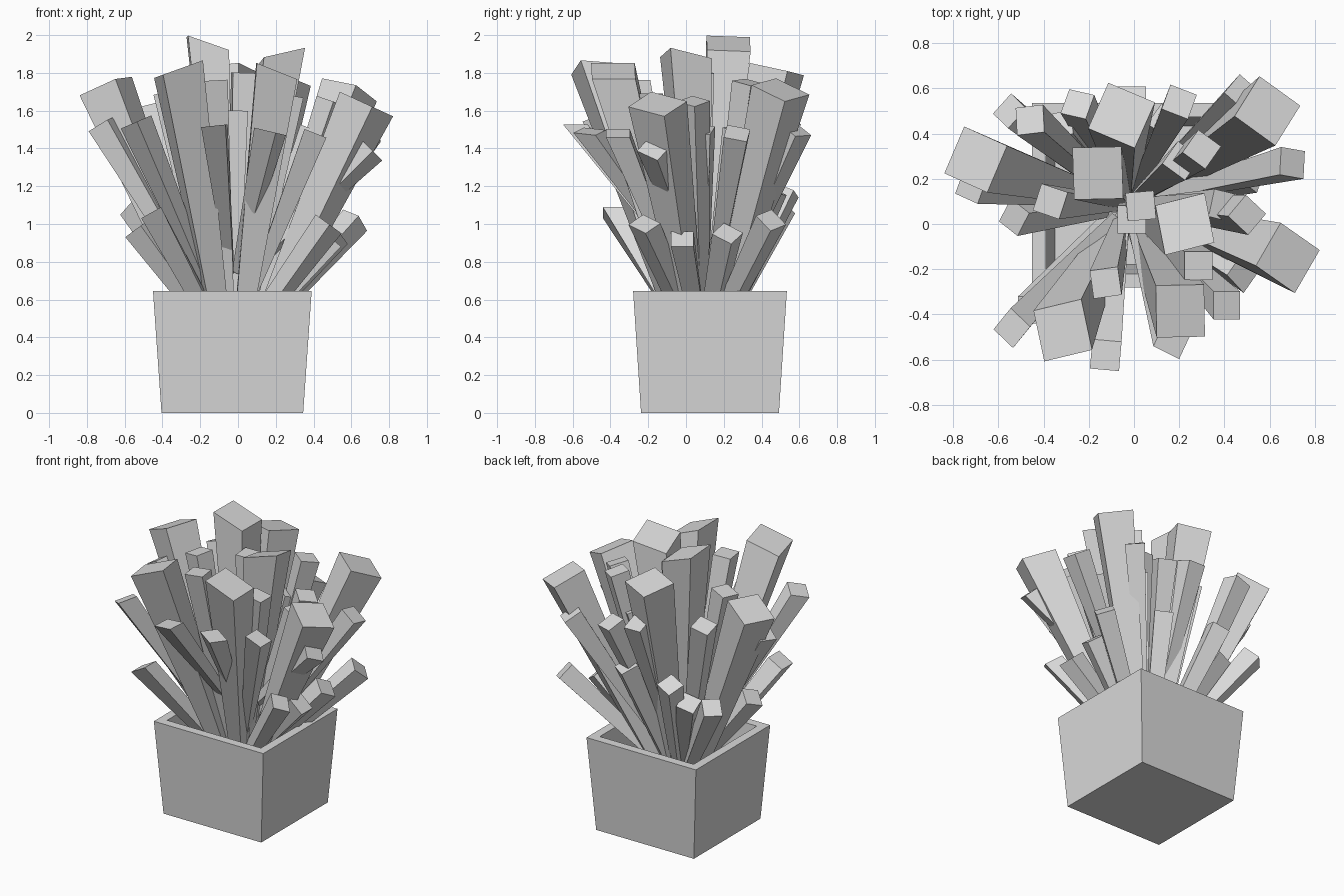
import bpy
import bmesh
from math import radians, cos, sin
from mathutils import Vector

default_cube = bpy.data.objects.get("Cube")
if default_cube:
    bpy.data.objects.remove(default_cube, do_unlink=True)

# One plain grey for everything
grey = bpy.data.materials.new("plain_grey")
grey.use_nodes = True
colour = (0.7, 0.7, 0.7, 1)
grey.diffuse_color = colour
grey.node_tree.nodes["Principled BSDF"].inputs["Base Color"].default_value = colour

POT_CENTRE = Vector((-0.03, 0.127, 0))
ROOT = Vector((-0.03, 0.09, 0))


def finish(name, bm):
    bmesh.ops.recalc_face_normals(bm, faces=bm.faces)
    mesh = bpy.data.meshes.new(name)
    bm.to_mesh(mesh)
    bm.free()
    mesh.materials.append(grey)
    obj = bpy.data.objects.new(name, mesh)
    bpy.context.collection.objects.link(obj)


def ring(bm, centre, u, v):
    """Four corners around a centre, from two half-width vectors."""
    return [bm.verts.new(centre + a * u + b * v)
            for a, b in ((-1, -1), (1, -1), (1, 1), (-1, 1))]


def skin(bm, rings):
    """Bridge consecutive rings and cap both ends."""
    for low, high in zip(rings, rings[1:]):
        for i in range(4):
            j = (i + 1) % 4
            bm.faces.new((low[i], low[j], high[j], high[i]))
    bm.faces.new(rings[0])
    bm.faces.new(rings[-1])


def planter():
    """Flared square pot: outer wall, flat rim, inner wall, floor."""
    bm = bmesh.new()
    profile = ((0.375, 0, 0.365), (0.42, 0.645, 0.407),
               (0.36, 0.645, 0.347), (0.32, 0.07, 0.307))
    skin(bm, [ring(bm, POT_CENTRE + Vector((0, 0, z)),
                   Vector((half_x, 0, 0)), Vector((0, half_y, 0)))
              for half_x, z, half_y in profile])
    finish("planter", bm)


def stalk(name, tip, width, twist, cap_normal=None,
          taper=0.3, spread=0.12, root_height=0.28):
    """Square prism that widens from the root towards its tip."""
    tip = Vector(tip)
    base = ROOT.lerp(tip, spread)
    base.z = root_height
    axis = (tip - base).normalized()
    # Caps follow the lean, except that none tips towards the front
    top = Vector(cap_normal or (axis.x, max(axis.y, 0), axis.z)).normalized()
    edge = Vector((cos(radians(twist)), sin(radians(twist)), 0))

    def half_vectors(normal, size):
        u = (edge - normal * edge.dot(normal)).normalized()
        return u * size / 2, normal.cross(u) * size / 2

    bm = bmesh.new()
    skin(bm, [ring(bm, base, *half_vectors(axis, width * taper)),
              ring(bm, tip, *half_vectors(top, width))])
    finish(name, bm)


planter()

# Two upright and two front thick stalks with slanted tops
stalk("upright_stalk_left", (-0.16, 0.225, 1.955), 0.23, 2, (0.35, 0.05, 1))
stalk("upright_stalk_right", (0.225, 0, 1.88), 0.23, 11, (-0.28, 0.2, 1))
stalk("front_stalk_left", (-0.315, -0.47, 1.82), 0.23, 12, (-0.36, 0, 1))
stalk("front_stalk_right", (0.205, -0.385, 1.81), 0.23, 1, (0.4, 0, 1))

# Thick leaning stalks: tip position and twist
thick = ((-0.70, 0.285, 1.73, -23), (0.59, 0.50, 1.71, -32),
         (0.68, -0.15, 1.635, -30), (-0.055, 0.48, 1.82, -24))
for number, (x, y, z, twist) in enumerate(thick, 1):
    stalk(f"thick_stalk_{number}", (x, y, z), 0.225, twist)

# Slim stalks standing tall among the thick ones
slim = ((-0.46, 0.46, 1.62, 3), (0.3, 0.33, 1.75, -35), (0.5, 0.04, 1.65, -40),
        (-0.37, 0.1, 1.7, -18), (-0.125, -0.26, 1.76, 8), (0.285, -0.185, 1.68, 0),
        (-0.01, 0.02, 1.6, 0), (0.03, 0.08, 1.8, 5))
for number, (x, y, z, twist) in enumerate(slim, 1):
    stalk(f"slim_stalk_{number}", (x, y, z), 0.125, twist, taper=0.4)

# Slim stalks splayed outwards
splayed = ((0.21, 0.28, 1.5, -35), (0.7, 0.27, 1.48, -3), (0.48, 0.58, 1.5, -40),
           (-0.54, -0.46, 1.54, -39), (0.41, -0.36, 1.48, 0),
           (-0.72, 0.17, 1.53, -20), (0.4, 0.08, 1.5, -12),
           (-0.01, 0.55, 1.55, 0), (0.2, 0.54, 1.5, -20))
for number, (x, y, z, twist) in enumerate(splayed, 1):
    stalk(f"splayed_stalk_{number}", (x, y, z), 0.125, twist, root_height=0.5)

# Side sprigs that branch off the thick stalks
sprigs = ((0.7, -0.17, 1.4, -25), (-0.125, -0.58, 1.52, -5), (0.17, -0.51, 1.49, -25))
for number, (x, y, z, twist) in enumerate(sprigs, 1):
    stalk(f"side_sprig_{number}", (x, y, z), 0.13, twist, root_height=0.75)

# Short outer shoots
short = ((-0.55, 0.5, 1.09, -42), (-0.25, 0.53, 1.18, -20), (-0.33, 0.44, 1.04, 5),
         (0.14, 0.455, 1.18, -35), (0.62, 0.45, 1.02, -30), (0.52, 0.22, 0.95, -20),
         (0.48, -0.22, 1.0, -35), (0.5, -0.02, 0.92, 0),
         (-0.46, -0.38, 1.06, 0), (-0.53, 0.03, 0.98, -27))
for number, (x, y, z, twist) in enumerate(short, 1):
    stalk(f"short_shoot_{number}", (x, y, z), 0.12, twist,
          taper=0.6, spread=0.2, root_height=0.44)
